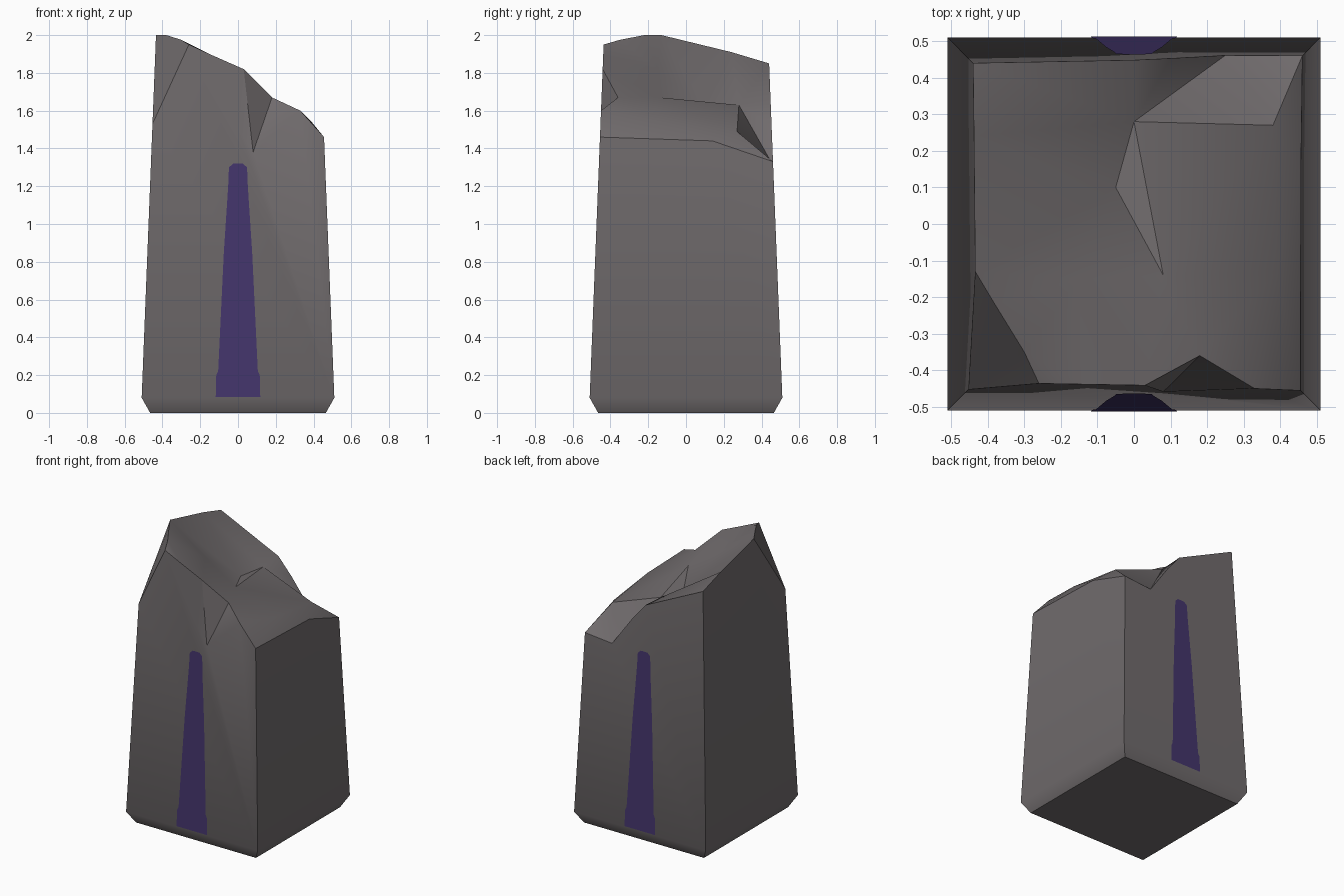
import bpy, bmesh, math
from mathutils import Vector
from mathutils.geometry import delaunay_2d_cdt

if "Cube" in bpy.data.objects:
    bpy.data.objects.remove(bpy.data.objects["Cube"])


def half(z):
    """Half width of the tapered shaft at height z."""
    return 0.51 - 0.0395 * (z - 0.08)


def material(name, rgb):
    m = bpy.data.materials.new(name)
    m.diffuse_color = (*rgb, 1)
    m.use_nodes = True
    m.node_tree.nodes["Principled BSDF"].inputs["Base Color"].default_value = m.diffuse_color
    return m


def add_object(name, bm, mat):
    me = bpy.data.meshes.new(name)
    bm.to_mesh(me)
    bm.free()
    me.materials.append(mat)
    ob = bpy.data.objects.new(name, me)
    bpy.context.collection.objects.link(ob)
    return ob


stone = material("grey stone", (0.165, 0.150, 0.154))
violet = material("dark violet", (0.058, 0.036, 0.150))

# Broken rim, one (position along side, height) list per side, ends at its last corner
front = [(-0.26, 1.95), (-0.14, 1.895), (0.03, 1.82), (0.0, 1.5), (0.08, 1.38), (0.33, 1.6)]
right = [(0.14, 1.44)]
back = [(0.25, 1.31), (0.1, 1.52), (0.0, 1.64)]
left = [(0.24, 1.91), (-0.13, 2.0)]


def corner(sx, sy, z):
    return Vector((sx * half(z), sy * half(z), z))


sides = [
    [corner(-1, -1, 1.53)] + [Vector((a, -half(z), z)) for a, z in front],
    [corner(1, -1, 1.46)] + [Vector((half(z), a, z)) for a, z in right],
    [corner(1, 1, 1.33)] + [Vector((a, half(z), z)) for a, z in back],
    [corner(-1, 1, 1.85)] + [Vector((-half(z), a, z)) for a, z in left],
]
rim = [p for s in sides for p in s]
n = len(rim)

# Points inside the broken top: chip edge, notch, right ridge, crest, valley
inner = [Vector(p) for p in (
    (-0.38, -0.22, 2.0), (-0.30, -0.35, 1.975),
    (0.18, -0.36, 1.67),
    (0.39, -0.13, 1.54), (0.38, 0.27, 1.49),
    (0.08, -0.14, 1.67), (0.0, 0.28, 1.63),
    (-0.05, 0.1, 1.62), (-0.15, -0.15, 1.82))]
pts = rim + inner


def idx(p):
    return min(range(len(pts)), key=lambda i: (pts[i].xy - Vector(p)).length)


def chain(*ps):
    ids = [idx(p) for p in ps]
    return list(zip(ids, ids[1:]))


ridges = chain((-0.435, -0.13), (-0.38, -0.22), (-0.30, -0.35), (-0.26, -0.436))
ridges += chain((0.03, -0.44), (0.18, -0.36), (0.33, -0.45))
ridges += chain((0.33, -0.45), (0.39, -0.13), (0.38, 0.27), (0.455, 0.46))
ridges += chain((0.08, -0.14), (0.0, 0.28), (0.0, 0.45))
res = delaunay_2d_cdt([p.xy for p in pts], ridges, [list(range(n))], 1, 1e-5)

# Stone block: fractured top, four tapered walls, bevelled foot
bm = bmesh.new()
top = [bm.verts.new(p) for p in pts]
for f in res[2]:
    ids = [res[3][v][0] for v in f]
    if len(set(ids)) == 3:
        bm.faces.new([top[i] for i in ids])
sgn = [(-1, -1), (1, -1), (1, 1), (-1, 1)]
belt = [bm.verts.new((0.51 * x, 0.51 * y, 0.08)) for x, y in sgn]
foot = [bm.verts.new((0.465 * x, 0.465 * y, 0)) for x, y in sgn]
start = 0
for k, s in enumerate(sides):
    j = (k + 1) % 4
    run = [top[(start + i) % n] for i in range(len(s) + 1)]
    bm.faces.new([belt[k], belt[j]] + run[::-1])
    bm.faces.new([foot[k], foot[j], belt[j], belt[k]])
    start += len(s)
bm.faces.new(foot[::-1])
bmesh.ops.recalc_face_normals(bm, faces=bm.faces)
block = add_object("broken_stone_block", bm, stone)
bpy.context.view_layer.objects.active = block
block.select_set(True)
bpy.ops.object.shade_smooth_by_angle(angle=math.radians(32))

# Tapering painted stripes on the front and back walls
stripe = [(0.118, 0.085), (0.115, 0.2), (0.105, 0.22), (0.075, 0.85),
          (0.052, 1.2), (0.048, 1.3), (0.025, 1.32)]
for name, s in (("front_stripe", -1), ("back_stripe", 1)):
    bm = bmesh.new()
    outline = [(x, z) for x, z in stripe] + [(-x, z) for x, z in stripe[::-1]]
    f = bm.faces.new([bm.verts.new((-s * x, s * (half(z) + 0.003), z)) for x, z in outline])
    add_object(name, bm, violet)
